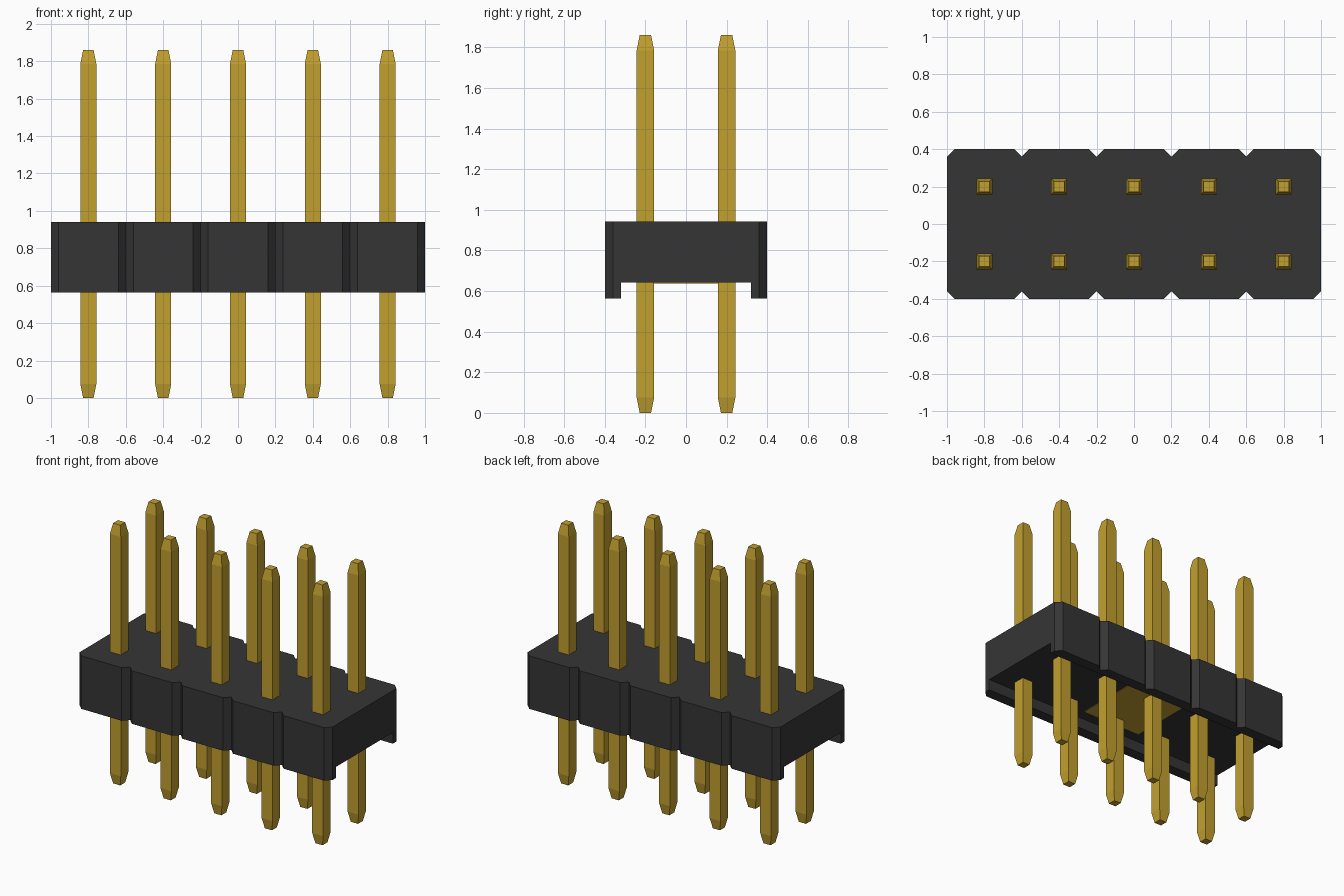
import bpy
import bmesh

cube = bpy.data.objects.get("Cube")
if cube:
    bpy.data.objects.remove(cube, do_unlink=True)


def make_material(name, rgb):
    mat = bpy.data.materials.new(name)
    mat.use_nodes = True
    mat.diffuse_color = (*rgb, 1)
    mat.node_tree.nodes["Principled BSDF"].inputs["Base Color"].default_value = (*rgb, 1)
    return mat


BLACK = make_material("black plastic", (0.036, 0.036, 0.036))
GOLD = make_material("gold metal", (0.54, 0.35, 0.028))


def add_object(name, bm, mat):
    bmesh.ops.recalc_face_normals(bm, faces=bm.faces)
    mesh = bpy.data.meshes.new(name)
    bm.to_mesh(mesh)
    bm.free()
    mesh.materials.append(mat)
    obj = bpy.data.objects.new(name, mesh)
    bpy.context.collection.objects.link(obj)
    return obj


def prism(name, outline, z0, z1, mat):
    """Extrude an xy outline from z0 up to z1."""
    bm = bmesh.new()
    face = bm.faces.new([bm.verts.new((x, y, z0)) for x, y in outline])
    top = bmesh.ops.extrude_face_region(bm, geom=[face])["geom"]
    verts = [v for v in top if isinstance(v, bmesh.types.BMVert)]
    bmesh.ops.translate(bm, verts=verts, vec=(0, 0, z1 - z0))
    return add_object(name, bm, mat)


def rectangle(hx, hy):
    return [(-hx, -hy), (hx, -hy), (hx, hy), (-hx, hy)]


PITCH, COLUMNS, CUT = 0.4, 5, 0.04
BASE, CHANNEL, TOP = 0.563, 0.642, 0.942
HALF = PITCH * COLUMNS / 2
columns = [PITCH * (i - (COLUMNS - 1) / 2) for i in range(COLUMNS)]

# Housing outline: chamfered cells side by side, leaving V notches between them
front = []
for i, x in enumerate(columns):
    if i == 0:
        front.append((-HALF, -PITCH + CUT))
    front += [(x - PITCH / 2 + CUT, -PITCH), (x + PITCH / 2 - CUT, -PITCH),
              (x + PITCH / 2, -PITCH + CUT)]
housing = prism("housing", front + [(-x, -y) for x, y in front], BASE, TOP, BLACK)

# Open channel along the underside
cutter = prism("channel_cutter", rectangle(HALF + 0.2, 0.32), BASE - 0.2, CHANNEL, BLACK)
cutter.hide_render = True
mod = housing.modifiers.new("channel", 'BOOLEAN')
mod.operation = 'DIFFERENCE'
mod.solver = 'EXACT'
mod.object = cutter
bpy.context.view_layer.objects.active = housing
bpy.ops.object.modifier_apply(modifier=mod.name)
bpy.data.objects.remove(cutter, do_unlink=True)

# Thin square plate under the housing
prism("underside_plate", rectangle(0.235, 0.235), CHANNEL - 0.004, CHANNEL + 0.002, GOLD)


# Square pins with tapered tips at both ends
def pin(name, x, y):
    bm = bmesh.new()
    rings = []
    for z, half in ((0, 0.028), (0.075, 0.043), (1.785, 0.043), (1.86, 0.028)):
        rings.append([bm.verts.new((px, py, z)) for px, py in rectangle(half, half)])
    for low, high in zip(rings, rings[1:]):
        for k in range(4):
            n = (k + 1) % 4
            bm.faces.new((low[k], low[n], high[n], high[k]))
    bm.faces.new(rings[0])
    bm.faces.new(rings[-1])
    add_object(name, bm, GOLD).location = (x, y, 0)


for row, y in (("front", -PITCH / 2), ("back", PITCH / 2)):
    for i, x in enumerate(columns):
        pin(f"{row}_pin_{i + 1}", x, y)
